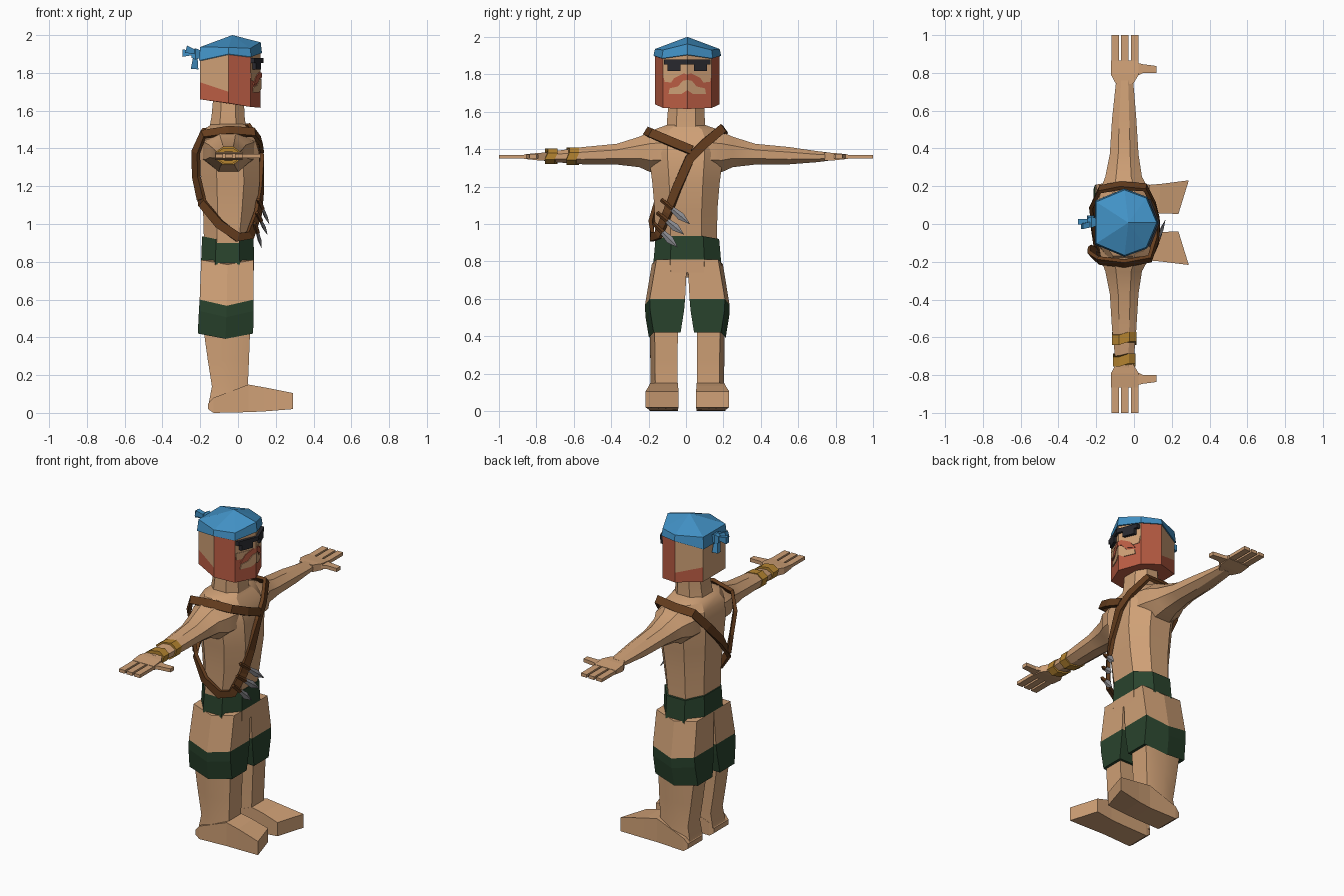
import bpy, bmesh, math
from mathutils import Vector

if "Cube" in bpy.data.objects:
    bpy.data.objects.remove(bpy.data.objects["Cube"])

COLORS = {"skin": (.62, .35, .18), "blue_cloth": (.055, .29, .57), "dark_green": (.022, .056, .026),
          "red_beard": (.50, .11, .058), "brown_leather": (.13, .047, .013), "gold": (.46, .23, .03),
          "steel": (.26, .26, .28), "black": (.022, .022, .028)}
MATS = {}
for key, col in COLORS.items():
    MATS[key] = bpy.data.materials.new(key)
    MATS[key].diffuse_color = (*col, 1)


def make(name, verts, faces, mats, ids=None, smooth=False):
    """Mesh object with optional material index per face."""
    mesh = bpy.data.meshes.new(name)
    mesh.from_pydata([tuple(v) for v in verts], [], faces)
    for m in mats:
        mesh.materials.append(MATS[m])
    for i, f in enumerate(ids or []):
        mesh.polygons[i].material_index = f
    bm = bmesh.new()
    bm.from_mesh(mesh)
    bmesh.ops.recalc_face_normals(bm, faces=bm.faces)
    bm.to_mesh(mesh)
    bm.free()
    ob = bpy.data.objects.new(name, mesh)
    bpy.context.collection.objects.link(ob)
    if smooth:
        bpy.ops.object.select_all(action='DESELECT')
        ob.select_set(True)
        bpy.context.view_layer.objects.active = ob
        bpy.ops.object.shade_smooth_by_angle(angle=math.radians(28))
    return ob


def loft(name, rings, mats, row=lambda r, c: 0, smooth=False, cap_ids=(0, 0), closed=False):
    """Skin rings of equal point count; row(r, c) picks the material."""
    n, k = len(rings[0]), len(rings)
    verts = [p for ring in rings for p in ring]
    faces, ids = [], []
    for r in range(k if closed else k - 1):
        q = (r + 1) % k
        for c in range(n):
            d = (c + 1) % n
            faces.append((r * n + c, r * n + d, q * n + d, q * n + c))
            ids.append(row(r, c))
    if not closed:
        faces += [tuple(range(n)), tuple(range((k - 1) * n, k * n))]
        ids += list(cap_ids)
    return make(name, verts, faces, mats, ids, smooth)


def box(name, x, y, z, mat):
    return loft(name, [[(a, y[0], z[0]), (a, y[1], z[0]), (a, y[1], z[1]), (a, y[0], z[1])] for a in x], [mat])


def octo(z, xb, xf, hy, cy=0.0, dip=0.0):
    """Horizontal eight-sided body section."""
    d = .27 * (xf - xb)
    half = [(xf, .5 * hy, z), (xf - d, hy, z - dip), (xb + d, hy, z - dip), (xb, .5 * hy, z)]
    return [(x, cy + y, h) for x, y, h in half] + [(x, cy - y, h) for x, y, h in reversed(half)]


# --- torso and neck
loft("torso", [octo(*r) for r in ((.90, -.18, .072, .165), (1.08, -.185, .098, .168), (1.22, -.195, .115, .18),
     (1.38, -.205, .112, .20), (1.46, -.195, .085, .20), (1.505, -.17, .05, .17), (1.53, -.14, .035, .10))],
     ["skin"], smooth=True)
loft("neck", [octo(1.49, -.155, .045, .105), octo(1.57, -.14, .035, .10), octo(1.68, -.13, .03, .095, .005)],
     ["skin"], smooth=True)

# --- arms with flat hands
for s, side in ((1, "left"), (-1, "right")):
    def arm_ring(y, cx, cz, rx, rz):
        return [(cx + rx * math.cos(a), s * y, cz + rz * math.sin(a))
                for a in (math.radians(22.5 + 45 * i) for i in range(8))]
    loft(side + "_arm", [arm_ring(*r) for r in (
        (.10, -.05, 1.39, .15, .12), (.19, -.05, 1.385, .135, .117), (.25, -.055, 1.385, .105, .088),
        (.37, -.052, 1.373, .082, .06), (.55, -.052, 1.365, .07, .05), (.70, -.05, 1.36, .055, .032),
        (.76, -.05, 1.36, .048, .024))], ["skin"], smooth=True)
    loft(side + "_palm", [[(a, s * y, 1.36 - t), (b, s * y, 1.36 - t), (b, s * y, 1.36 + t), (a, s * y, 1.36 + t)]
         for y, a, b, t in ((.74, -.095, -.005, .022), (.79, -.122, .025, .02), (.865, -.122, .025, .012))], ["skin"])
    for i in range(3):
        x = -.12 + i * .052
        box(f"{side}_finger_{i + 1}", (x, x + .04), (s * .855, s * 1.0), (1.35, 1.37), "skin")
    loft(side + "_thumb", [[(x, s * a, 1.349), (x, s * b, 1.349), (x, s * b, 1.371), (x, s * a, 1.371)]
         for x, a, b in ((-.01, .77, .86), (.05, .80, .845), (.12, .80, .836))], ["skin"])

# --- wrist bands, right arm
for i, (y, rx, rz) in enumerate(((-.72, .064, .044), (-.605, .071, .052))):
    loft(f"wrist_band_{i + 1}", [[(-.052 + rx * math.cos(a), y + dy + .012 * math.sin(2 * a), 1.362 + rz * math.sin(a))
         for a in (math.radians(22.5 + 45 * k) for k in range(8))] for dy in (-.026, .026)], ["gold"])

# --- hips
CY = .007
loft("hips", [octo(.935, -.19, .082, .17, CY, .015), octo(.81, -.195, .085, .182, CY, .025),
     octo(.74, -.192, .083, .176, CY, .025)], ["dark_green", "skin"], row=lambda r, c: r, cap_ids=(0, 1))

# --- striped shorts legs, shins and feet
for s, side in ((1, "left"), (-1, "right")):
    def leg_ring(z, xb, xf, yi, yo, dip):
        m = (xb + xf) / 2
        pts = [(xf, yi, z), (xf, yo - .025, z), (m, yo, z - dip), (xb, yo - .025, z), (xb, yi, z), (m, yi, z)]
        return [(x, CY + s * y, h) for x, y, h in pts]
    loft(side + "_shorts_leg", [leg_ring(.81, -.195, .083, .001, .19, .025), leg_ring(.60, -.203, .083, .012, .226, .033),
         leg_ring(.54, -.207, .083, .017, .224, .033), leg_ring(.42, -.213, .08, .036, .205, .028)],
         ["skin", "dark_green"], row=lambda r, c: int(r > 0), cap_ids=(0, 1))
    loft(side + "_shin", [leg_ring(*r) for r in ((.46, -.185, .065, .05, .20, 0), (.28, -.16, .058, .052, .198, 0),
         (.14, -.138, .052, .052, .196, 0), (.05, -.155, .06, .05, .20, 0))], ["skin"], smooth=True)
    loft(side + "_foot", [[(xi, CY + s * yi, z0), (xo, CY + s * yo, z0), (xo, CY + s * yo, z1), (xi, CY + s * yi, z1)]
         for xi, xo, yi, yo, z0, z1 in ((-.158, -.158, .055, .20, .02, .05), (-.13, -.13, .05, .203, 0, .08),
         (.055, .055, .05, .198, .004, .15), (.13, .14, .05, .205, .008, .135), (.235, .29, .046, .224, .02, .105))],
         ["skin"])

# --- head: columns around a seven-sided plan (x, y, bottom, jaw line, brow)
HALF = [(.065, .13, 1.62, 1.78, 1.90), (-.05, .173, 1.64, 1.70, 1.91), (-.2, .11, 1.66, 1.75, 1.89)]
COLS = [(.12, 0, 1.615, 1.785, 1.915)] + HALF + [(c[0], -c[1], *c[2:]) for c in reversed(HALF)]
RED = {(0, c) for c in (0, 1, 2, 4, 5, 6)} | {(1, 1), (1, 5)}
loft("head", [[(c[0], c[1] + CY, c[2 + r]) for c in COLS] for r in range(3)], ["skin", "red_beard"],
     row=lambda r, c: int((r, c) in RED), cap_ids=(1, 0))


# --- painted face plates following the two front planes
def face_plate(name, pts, mat, lift):
    for s, side in ((1, "left"), (-1, "right")):
        vs = [(.12 - .055 * y / .13 + o, CY + s * y, z) for o in (lift, -.002) for y, z in pts]
        n = len(pts)
        fs = [tuple(range(n)), tuple(range(n, 2 * n))]
        fs += [(i, (i + 1) % n, n + (i + 1) % n, n + i) for i in range(n)]
        make(f"{side}_{name}", vs, fs, [mat])


face_plate("mouth_patch", [(0, 1.715), (.03, 1.695), (.10, 1.695), (.095, 1.725), (.05, 1.735), (.025, 1.765),
                           (0, 1.77)], "skin", .004)
face_plate("moustache", [(0, 1.775), (.025, 1.77), (.05, 1.745), (.10, 1.735), (.07, 1.78), (.02, 1.805),
                         (0, 1.80)], "red_beard", .006)
face_plate("cheek", [(.045, 1.80), (.08, 1.755), (.122, 1.76), (.128, 1.80)], "skin", .003)
# glasses: brow bar and lenses
for s, side in ((1, "left"), (-1, "right")):
    for part, y0, y1, z0, z1 in (("glasses_bar", 0, .125, 1.852, 1.878), ("glasses_lens", .036, .105, 1.818, 1.856)):
        loft(f"{side}_{part}", [[(x - .05 * y / .13 + o, CY + s * y, z) for o, z in
             ((0, z0), (.026, z0), (.026, z1), (0, z1))] for x, y in ((.11, y0), (.11, y1))], ["black"])

# --- bandana with tied ends
LOW = [1.905, 1.885, 1.90, 1.865]
TOP = [1.962, 1.93, 1.935, 1.937]
IDX = [0, 1, 2, 3, 3, 2, 1]


def band(zs, k):
    return [(-.04 + (c[0] + .04) * k, CY + c[1] * k, zs[i]) for c, i in zip(COLS, IDX)]


loft("bandana", [band(LOW, 1.045), band(TOP, 1.0), [(-.03 + .001 * p[0], CY, 2.0) for p in COLS]], ["blue_cloth"])
loft("bandana_knot", [[(x, .01 + y * w, 1.90 + z * w) for y, z in ((-1, -1), (1, -1), (1, 1), (-1, 1))]
     for x, w in ((-.19, .016), (-.225, .03), (-.245, .02))], ["blue_cloth"])
for name, a, b in (("bandana_tail_upper", (-.235, .012, 1.905), (-.295, .012, 1.905)),
                   ("bandana_tail_lower", (-.225, .015, 1.895), (-.23, .03, 1.82)),
                   ("bandana_loop", (-.22, .0, 1.91), (-.275, -.012, 1.925))):
    a, b = Vector(a), Vector(b)
    t = Vector((b - a).cross((0, 1, 0))).normalized()
    loft(name, [[p + t * w + Vector((0, h, 0)) for w, h in ((-w0, -.015), (w0, -.015), (w0, .015), (-w0, .015))]
         for p, w0 in ((a, .01), (b, .02))], ["blue_cloth"])


# --- leather straps: flat ribbons wrapped round the chest
def strap(name, pts, closed):
    pts = [Vector(p) for p in pts]
    n, rings = len(pts), []
    for i, p in enumerate(pts):
        nxt = pts[(i + 1) % n] if closed or i < n - 1 else p
        prv = pts[i - 1] if closed or i else p
        tan = (nxt - prv).normalized()
        out = p - Vector((-.05, 0, min(p.z, 1.36)))
        out = (out - tan * out.dot(tan)).normalized()
        side = tan.cross(out) * .024
        rings.append([p + side + out * .009, p - side + out * .009, p - side - out * .012, p + side - out * .012])
    return loft(name, rings, ["brown_leather"], closed=closed)


strap("long_strap", [(.06, .195, 1.51), (-.07, .205, 1.50), (-.18, .185, 1.485), (-.222, .10, 1.38), (-.215, -.04, 1.24),
      (-.19, -.15, 1.11), (-.10, -.188, 1.0), (0, -.182, .93), (.065, -.15, .94), (.108, -.10, 1.06),
      (.124, -.05, 1.19), (.127, .02, 1.35), (.108, .10, 1.43)], True)
strap("shoulder_strap", [(.124, .03, 1.395), (.118, -.08, 1.44), (.085, -.185, 1.485), (-.05, -.21, 1.495),
      (-.185, -.195, 1.475), (-.225, -.165, 1.38), (-.222, -.135, 1.25), (-.195, -.145, 1.13)], False)

# --- throwing knives tucked in the strap
for i, (a, b) in enumerate((((.125, -.085, 1.09), (.165, .02, 1.0)), ((.117, -.11, 1.025), (.155, -.012, .945)),
                            ((.10, -.135, .965), (.125, -.045, .875)))):
    a, b = Vector(a), Vector(b)
    d = (b - a).normalized()
    u = d.cross((1, 0, 0)).normalized()
    v = d.cross(u)
    def knife_ring(t, w, h):
        return [a.lerp(b, t) + u * w, a.lerp(b, t) + v * h, a.lerp(b, t) - u * w, a.lerp(b, t) - v * h]
    loft(f"knife_blade_{i + 1}", [knife_ring(0, .012, .008), knife_ring(.55, .021, .010), knife_ring(1, .001, .001)],
         ["steel"])
    loft(f"knife_handle_{i + 1}", [knife_ring(-.45, .011, .011), knife_ring(.12, .013, .013)], ["brown_leather"])

for m in bpy.data.materials:
    if m.users and not m.is_grease_pencil:
        m.use_nodes = True
        m.node_tree.nodes["Principled BSDF"].inputs["Base Color"].default_value = m.diffuse_color
